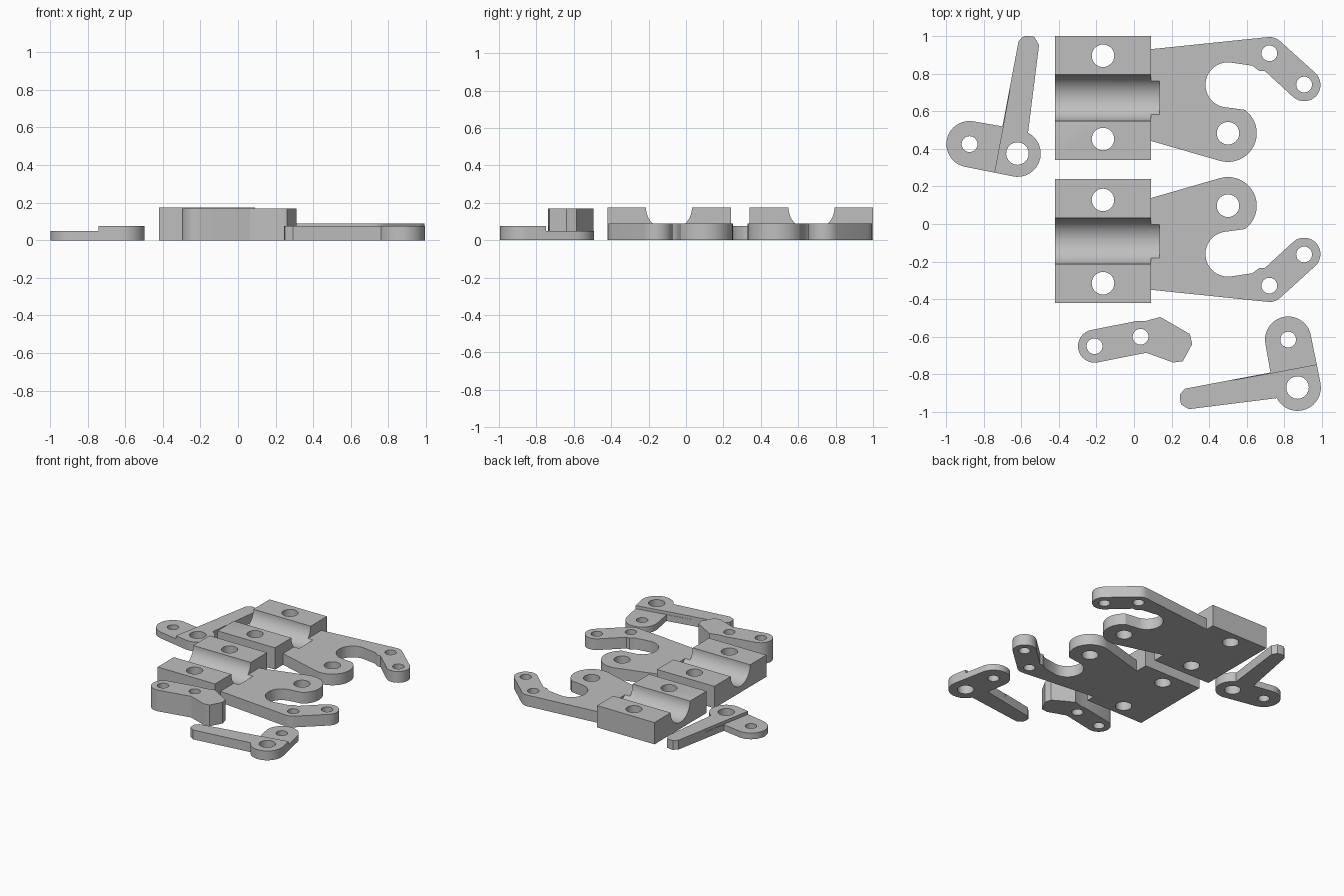
import bpy, bmesh, math
from mathutils import Matrix

if "Cube" in bpy.data.objects:
    bpy.data.objects.remove(bpy.data.objects["Cube"])

GREY = bpy.data.materials.new("plain_grey")
GREY.diffuse_color = (0.52, 0.52, 0.52, 1)
GREY.use_nodes = True
GREY.node_tree.nodes["Principled BSDF"].inputs["Base Color"].default_value = GREY.diffuse_color


def arc(cx, cy, r, a0, a1, n=16):
    """Points on an arc from angle a0 to a1, in degrees."""
    angles = [math.radians(a0 + (a1 - a0) * i / n) for i in range(n + 1)]
    return [(cx + r * math.cos(a), cy + r * math.sin(a)) for a in angles]


def clean(mesh):
    bm = bmesh.new()
    bm.from_mesh(mesh)
    bmesh.ops.remove_doubles(bm, verts=bm.verts, dist=0.0005)
    bmesh.ops.recalc_face_normals(bm, faces=bm.faces)
    bm.to_mesh(mesh)
    bm.free()


def evaluated_mesh(obj):
    dg = bpy.context.evaluated_depsgraph_get()
    return bpy.data.meshes.new_from_object(obj.evaluated_get(dg))


def add(name, mesh):
    obj = bpy.data.objects.new(name, mesh)
    bpy.context.collection.objects.link(obj)
    return obj


def slab(name, outline, z0, z1, holes=()):
    """Extrude a flat outline with round holes (x, y, radius) from z0 to z1."""
    curve = bpy.data.curves.new(name, 'CURVE')
    curve.dimensions = '2D'
    curve.fill_mode = 'BOTH'
    curve.extrude = (z1 - z0) / 2
    for pts in [outline] + [arc(x, y, r, 0, 348.75, 31) for x, y, r in holes]:
        s = curve.splines.new('POLY')
        s.points.add(len(pts) - 1)
        for p, (x, y) in zip(s.points, pts):
            p.co = (x, y, 0, 1)
        s.use_cyclic_u = True
    temp = add(name, curve)
    mesh = evaluated_mesh(temp)
    bpy.data.objects.remove(temp)
    mesh.transform(Matrix.Translation((0, 0, (z0 + z1) / 2)))
    clean(mesh)
    return add(name, mesh)


def combine(obj, other, op):
    """Apply a boolean and discard the second object."""
    mod = obj.modifiers.new("bool", 'BOOLEAN')
    mod.operation, mod.object, mod.solver = op, other, 'EXACT'
    mesh = evaluated_mesh(obj)
    obj.modifiers.clear()
    obj.data = mesh
    bpy.data.objects.remove(other)


def finish(obj, name):
    obj.name = name
    obj.data.materials.clear()
    obj.data.materials.append(GREY)
    bpy.ops.object.select_all(action='DESELECT')
    obj.select_set(True)
    bpy.context.view_layer.objects.active = obj
    bpy.ops.object.shade_smooth_by_angle(angle=math.radians(30))


def reflected(obj, name, matrix):
    mesh = obj.data.copy()
    mesh.transform(matrix)
    clean(mesh)
    finish(add(name, mesh), name)


# Clamp: thick bolt block joined to a thin hooked plate
block = slab("block", [(-0.42, 0.34), (0.09, 0.34), (0.09, 1.0), (-0.42, 1.0)],
             0, 0.175, [(-0.165, 0.895, 0.06), (-0.165, 0.452, 0.06)])
hook = ([(0.05, 0.926), (0.09, 0.93), (0.70, 0.993)]
        + arc(0.72, 0.91, 0.085, 85, 48, 4)
        + arc(0.905, 0.74, 0.087, 48, -130, 16)
        + [(0.695, 0.815), (0.665, 0.815), (0.63, 0.842)]
        + arc(0.50, 0.74, 0.12, 85, 258, 20)
        + [(0.59, 0.607)]
        + arc(0.50, 0.483, 0.153, 52, -106, 20)
        + [(0.09, 0.442), (0.05, 0.454)])
plate = slab("plate", hook, 0, 0.09,
             [(0.50, 0.483, 0.06), (0.72, 0.908, 0.042), (0.905, 0.742, 0.042)])
combine(block, plate, 'UNION')

# Half-round shaft channel
bm = bmesh.new()
bmesh.ops.create_cone(bm, cap_ends=True, segments=64, radius1=0.123, radius2=0.123,
                      depth=0.63, matrix=Matrix.Translation((-0.18, 0.671, 0.175))
                      @ Matrix.Rotation(math.pi / 2, 4, 'Y'))
channel = bpy.data.meshes.new("channel")
bm.to_mesh(channel)
bm.free()
combine(block, add("channel", channel), 'DIFFERENCE')
finish(block, "clamp_back")
reflected(block, "clamp_front",
          Matrix.Translation((0, 0.58, 0)) @ Matrix.Diagonal((1, -1, 1, 1)))

# Bell-crank lever with a lowered lug
crank = (arc(-0.875, 0.425, 0.123, 79, 259, 20)
         + arc(-0.62, 0.375, 0.124, 259, 423, 20)
         + [(-0.505, 0.953), (-0.53, 0.995), (-0.555, 1.0), (-0.585, 1.0),
            (-0.614, 0.973), (-0.70, 0.519)])
lever = slab("lever", crank, 0, 0.075,
             [(-0.875, 0.425, 0.042), (-0.62, 0.375, 0.06)])
step = slab("step", [(-1.1, 0.2), (-0.757, 0.2), (-0.742, 0.277), (-0.696, 0.521),
                     (-0.66, 0.718), (-1.1, 0.718)], 0.05, 0.2)
combine(lever, step, 'DIFFERENCE')
finish(lever, "lever_left")
reflected(lever, "lever_right", Matrix(((0, -1, 0, 1.245), (-1, 0, 0, -1.49),
                                        (0, 0, 1, 0), (0, 0, 0, 1))))

# Tall latch with an angular nose
nose = (arc(-0.21, -0.65, 0.088, 101, 281, 16)
        + [(0.065, -0.685), (0.21, -0.737), (0.26, -0.73), (0.31, -0.638),
           (0.297, -0.585), (0.14, -0.495), (0.065, -0.515), (0.01, -0.517)])
latch = slab("latch", nose, 0, 0.17,
             [(-0.21, -0.65, 0.042), (0.035, -0.60, 0.042)])
finish(latch, "latch")
